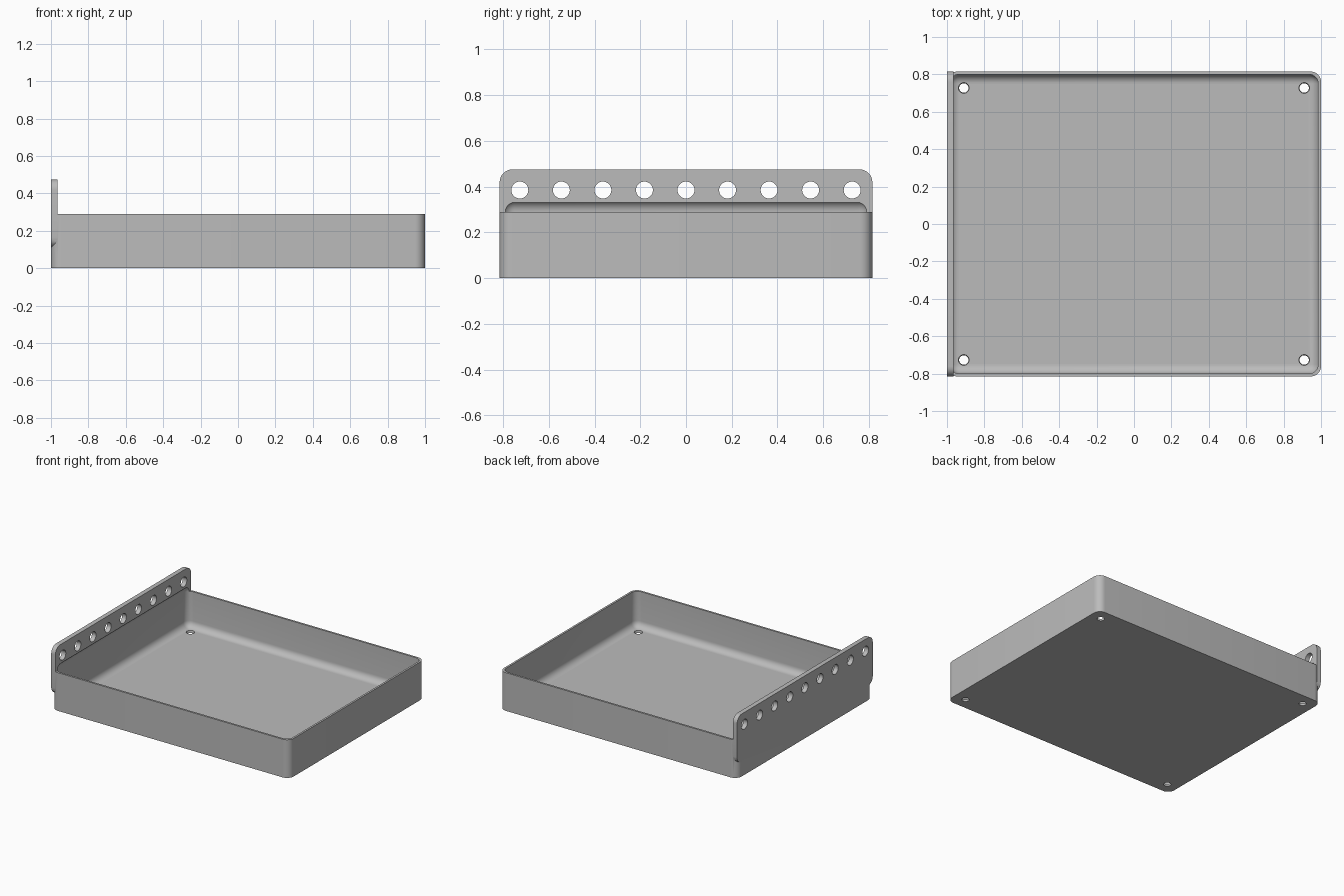
import bpy, bmesh, math
from mathutils import Matrix, Vector

if "Cube" in bpy.data.objects:
    bpy.data.objects.remove(bpy.data.objects["Cube"], do_unlink=True)

HALF_X, HALF_Y = 1.0, 0.815
WALL, TRAY_H, PLATE_T, PLATE_TOP = 0.015, 0.29, 0.035, 0.475

grey = bpy.data.materials.new("plain grey")
grey.use_nodes = True
colour = (0.5, 0.5, 0.5, 1)
grey.diffuse_color = colour
grey.node_tree.nodes["Principled BSDF"].inputs["Base Color"].default_value = colour


def make_object(name, bm):
    mesh = bpy.data.meshes.new(name)
    bmesh.ops.recalc_face_normals(bm, faces=bm.faces)
    bm.to_mesh(mesh)
    bm.free()
    mesh.materials.append(grey)
    obj = bpy.data.objects.new(name, mesh)
    bpy.context.collection.objects.link(obj)
    return obj


def rounded_box(name, low, high, radius, axis=None, segments=8):
    """Box with the edges along one axis rounded, or all edges if axis is None."""
    low, high = Vector(low), Vector(high)
    bm = bmesh.new()
    matrix = Matrix.Translation((low + high) / 2) @ Matrix.Diagonal((*(high - low), 1))
    bmesh.ops.create_cube(bm, size=1, matrix=matrix)
    edges = [e for e in bm.edges if axis is None
             or abs((e.verts[0].co - e.verts[1].co).normalized()[axis]) > 0.9]
    bmesh.ops.bevel(bm, geom=edges, offset=radius, offset_type='OFFSET',
                    segments=segments, profile=0.5, affect='EDGES')
    return make_object(name, bm)


def drills(name, spots, r_low, r_high, depth, turn=Matrix()):
    """Set of round cutters, one at each spot."""
    bm = bmesh.new()
    for spot in spots:
        bmesh.ops.create_cone(bm, cap_ends=True, segments=32, radius1=r_low, radius2=r_high,
                              depth=depth, matrix=Matrix.Translation(spot) @ turn)
    return make_object(name, bm)


def combine(target, tool, operation):
    mod = target.modifiers.new(operation.lower(), 'BOOLEAN')
    mod.operation, mod.solver, mod.object = operation, 'EXACT', tool
    bpy.context.view_layer.objects.active = target
    bpy.ops.object.modifier_apply(modifier=mod.name)
    bpy.data.objects.remove(tool, do_unlink=True)


# Tray block and upright hanging plate
tray = rounded_box("tray", (-HALF_X, -HALF_Y, 0), (HALF_X, HALF_Y, TRAY_H), 0.055, axis=2)
plate = rounded_box("hanging_plate", (-HALF_X, -HALF_Y, 0.11),
                    (-HALF_X + PLATE_T, HALF_Y, PLATE_TOP), 0.055, axis=0)
combine(tray, plate, 'UNION')

# Hollow with rounded edges, whose top also bites into the plate
hollow = rounded_box("hollow_cutter", (WALL - HALF_X, WALL - HALF_Y, 0.018),
                     (HALF_X - WALL, HALF_Y - WALL, 0.341), 0.05)
combine(tray, hollow, 'DIFFERENCE')

# Row of holes in the plate
row = [(-HALF_X + PLATE_T / 2, i * 0.1817, 0.385) for i in range(-4, 5)]
combine(tray, drills("plate_hole_cutter", row, 0.037, 0.037, 0.2,
                     Matrix.Rotation(math.pi / 2, 4, 'Y')), 'DIFFERENCE')

# Drain holes in the floor corners
corners = [(x, y, 0.009) for x in (-0.91, 0.91) for y in (-0.727, 0.727)]
combine(tray, drills("floor_hole_cutter", corners, 0.024, 0.03, 0.03), 'DIFFERENCE')

# Smooth shading with sharp edges kept
bpy.ops.object.select_all(action='DESELECT')
tray.select_set(True)
bpy.context.view_layer.objects.active = tray
bpy.ops.object.shade_smooth_by_angle(angle=math.radians(30))
